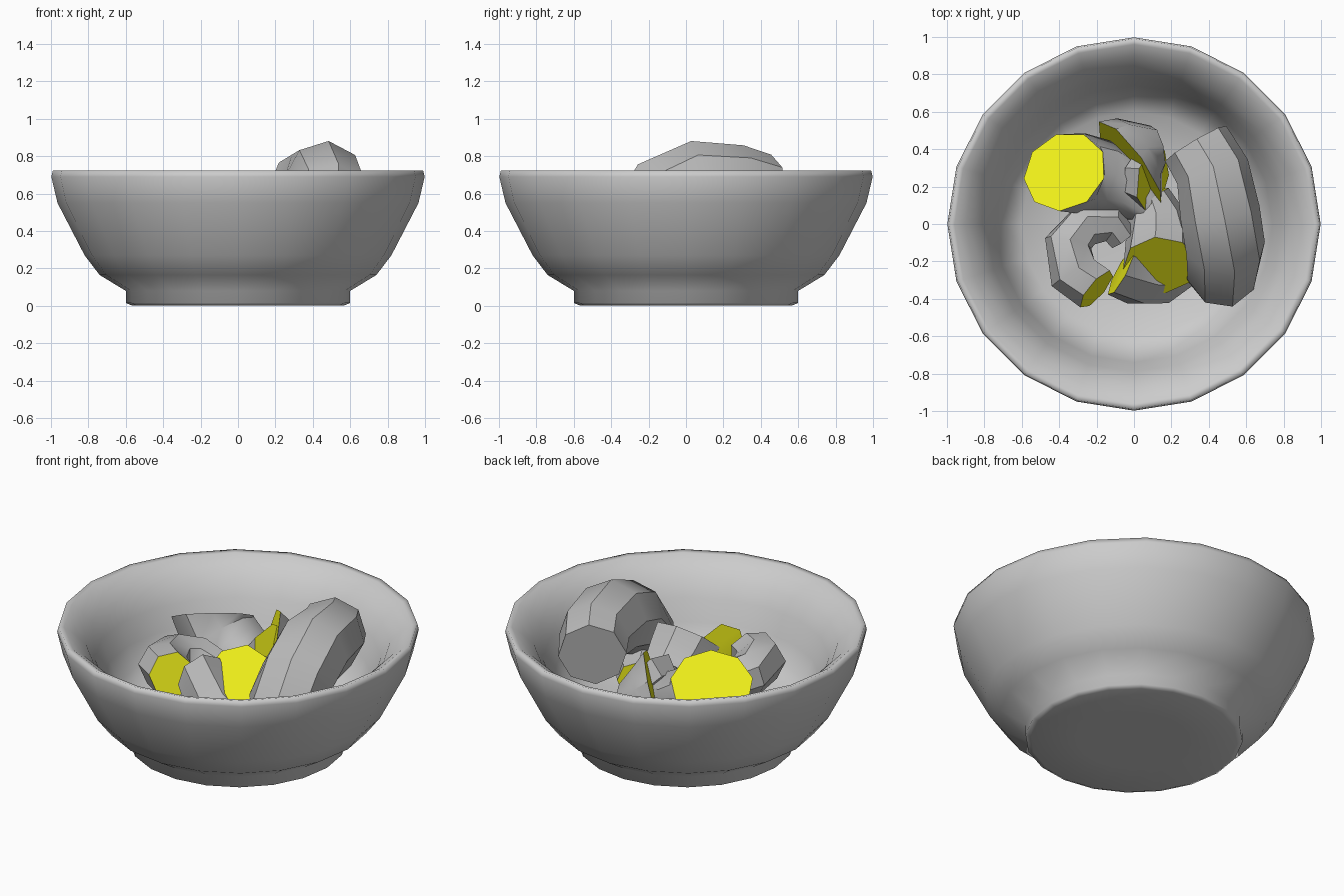
import bpy, bmesh, math
from mathutils import Vector

if "Cube" in bpy.data.objects:
    bpy.data.objects.remove(bpy.data.objects["Cube"])

yellow = bpy.data.materials.new("cut_yellow")
yellow.diffuse_color = (0.85, 0.85, 0.01, 1)
yellow.use_nodes = True
yellow.node_tree.nodes["Principled BSDF"].inputs["Base Color"].default_value = yellow.diffuse_color
grey = bpy.data.materials.new("skin_grey")
grey.diffuse_color = (0.5, 0.5, 0.5, 1)
grey.use_nodes = True
grey.node_tree.nodes["Principled BSDF"].inputs["Base Color"].default_value = grey.diffuse_color


def finish(name, bm, angle, mats=()):
    bmesh.ops.recalc_face_normals(bm, faces=bm.faces[:])
    me = bpy.data.meshes.new(name)
    bm.to_mesh(me)
    bm.free()
    for m in mats:
        me.materials.append(m)
    ob = bpy.data.objects.new(name, me)
    bpy.context.collection.objects.link(ob)
    bpy.ops.object.select_all(action='DESELECT')
    ob.select_set(True)
    bpy.context.view_layer.objects.active = ob
    bpy.ops.object.shade_smooth_by_angle(angle=math.radians(angle))
    return ob


def skin(bm, a, b):
    n = len(a)
    for i in range(n):
        bm.faces.new((a[i], a[(i + 1) % n], b[(i + 1) % n], b[i]))


def lathe(name, profile, n=20):
    bm = bmesh.new()
    rings = [[bm.verts.new((r * math.cos(2 * math.pi * i / n),
                            r * math.sin(2 * math.pi * i / n), z))
              for i in range(n)] for r, z in profile]
    for a, b in zip(rings, rings[1:]):
        skin(bm, a, b)
    bm.faces.new(rings[0])
    bm.faces.new(rings[-1])
    return finish(name, bm, 180)


def curl(name, path, sides=7, caps=(1, 1), start=None, end=None):
    """Tapered curled tube; path holds (x, y, z, radius), start/end are cap normals."""
    pts = [Vector(p[:3]) for p in path]
    bm = bmesh.new()
    rings, u = [], None
    for i, p in enumerate(pts):
        t = pts[min(i + 1, len(pts) - 1)] - pts[max(i - 1, 0)]
        if i == 0 and start:
            t = -Vector(start)
        if i == len(pts) - 1 and end:
            t = Vector(end)
        t.normalize()
        if u is None:
            u = t.orthogonal()
        u = (u - t * u.dot(t)).normalized()
        v = t.cross(u)
        r = path[i][3]
        rings.append([bm.verts.new(p + r * (u * math.cos(k) + v * math.sin(k)))
                      for k in (2 * math.pi * j / sides for j in range(sides))])
    for a, b in zip(rings, rings[1:]):
        skin(bm, a, b)
    for ring, flag in zip((rings[0], rings[-1]), caps):
        bm.faces.new(ring).material_index = flag
    return finish(name, bm, 40, (grey, yellow))


# Bowl: foot, flared wall, rim, rounded lip dropping into a steep well
lathe("bowl", [(0.3, 0.003), (0.57, 0.003), (0.6, 0.015), (0.6, 0.08), (0.74, 0.165),
               (0.82, 0.27), (0.965, 0.55), (0.998, 0.69), (0.99, 0.724),
               (0.96, 0.717), (0.9, 0.675), (0.84, 0.615), (0.79, 0.525),
               (0.74, 0.4), (0.69, 0.28), (0.6, 0.21), (0.3, 0.185)])

# Large curled piece leaning on the right
curl("large_curl", [(0.33, 0.43, 0.62, 0.19), (0.42, 0.28, 0.66, 0.2),
                    (0.46, 0.06, 0.67, 0.215), (0.49, -0.13, 0.59, 0.215),
                    (0.47, -0.25, 0.43, 0.2), (0.4, -0.18, 0.29, 0.17),
                    (0.32, 0.0, 0.29, 0.12)],
     8, (0, 1), start=(-0.5, 0.85, -0.1))

# Piece with its cut face turned up on the left
curl("left_upright_piece", [(-0.37, 0.28, 0.57, 0.23), (-0.31, 0.27, 0.46, 0.22),
                            (-0.17, 0.24, 0.38, 0.21), (-0.02, 0.18, 0.36, 0.17),
                            (0.1, 0.08, 0.4, 0.1)],
     9, (1, 1), start=(-0.3, 0.4, 0.87))

# Wedge behind, with a slanted cut edge
curl("back_wedge", [(-0.02, 0.31, 0.4, 0.29), (0.03, 0.38, 0.39, 0.22),
                    (0.12, 0.4, 0.36, 0.13)],
     8, (1, 1), start=(-0.78, -0.55, 0.25))

# Small ring-like curl at front left
curl("front_left_curl", [(-0.2, -0.35, 0.5, 0.13), (-0.32, -0.26, 0.49, 0.14),
                         (-0.35, -0.1, 0.48, 0.13), (-0.26, 0.0, 0.45, 0.12),
                         (-0.12, 0.0, 0.42, 0.1), (-0.06, -0.08, 0.4, 0.08)],
     7, (1, 1), start=(0.7, -0.6, 0.3))

# Middle pieces with faces turned to the front and to the back left
curl("front_middle_piece", [(0.14, -0.22, 0.53, 0.2), (0.14, -0.12, 0.43, 0.19),
                            (0.12, 0.03, 0.36, 0.16), (0.08, 0.16, 0.37, 0.11)],
     8, (1, 1), start=(0.0, -0.65, 0.75))
curl("front_low_curl", [(-0.07, -0.26, 0.5, 0.14), (0.02, -0.29, 0.36, 0.15),
                        (0.13, -0.29, 0.29, 0.15), (0.25, -0.22, 0.28, 0.13)],
     7, (1, 1), start=(-0.85, 0.45, 0.2))
curl("centre_sliver", [(0.1, 0.24, 0.47, 0.18), (0.03, 0.25, 0.42, 0.15)],
     7, (1, 0), start=(0.85, -0.15, 0.45))
